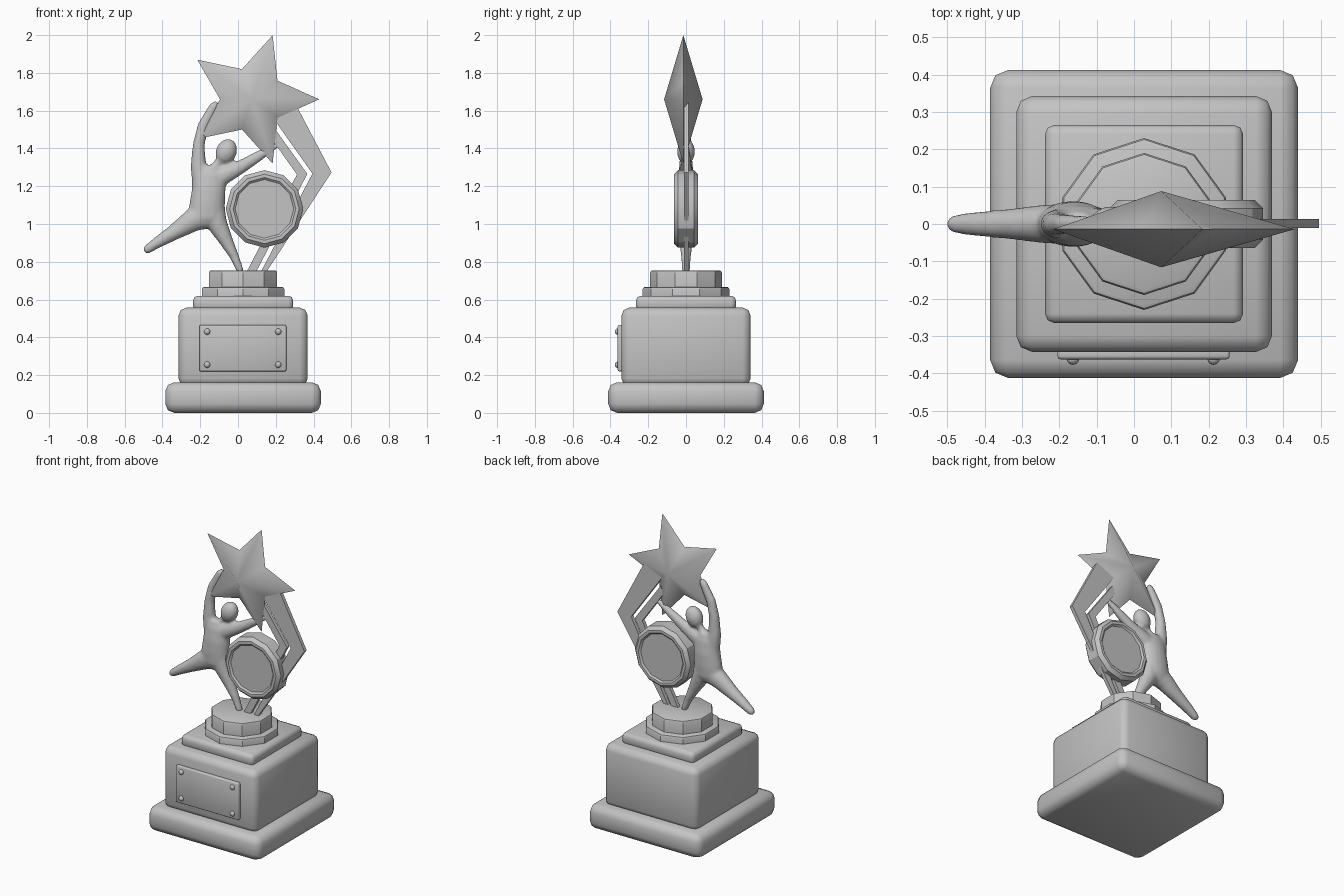
import bpy, bmesh, math
from mathutils import Vector

if "Cube" in bpy.data.objects:
    bpy.data.objects.remove(bpy.data.objects["Cube"], do_unlink=True)

grey = bpy.data.materials.new("plain grey")
grey.use_nodes = True
COLOUR = (0.55, 0.55, 0.55, 1)
grey.diffuse_color = COLOUR
grey.node_tree.nodes["Principled BSDF"].inputs["Base Color"].default_value = COLOUR
CX = 0.027  # middle of the plinth


def finish(name, bm, angle=40, bevel=0, segments=2):
    """Turn a bmesh into a shaded object, optionally with rounded edges."""
    bmesh.ops.recalc_face_normals(bm, faces=bm.faces)
    mesh = bpy.data.meshes.new(name)
    if bevel:
        sharp = [e for e in bm.edges if e.calc_face_angle(0) > 0.5]
        bmesh.ops.bevel(bm, geom=sharp, offset=bevel, segments=segments,
                        profile=0.5, affect='EDGES')
    bm.to_mesh(mesh)
    bm.free()
    mesh.materials.append(grey)
    obj = bpy.data.objects.new(name, mesh)
    bpy.context.collection.objects.link(obj)
    bpy.ops.object.select_all(action='DESELECT')
    obj.select_set(True)
    bpy.context.view_layer.objects.active = obj
    bpy.ops.object.shade_smooth_by_angle(angle=math.radians(angle))
    return obj


def box(name, low, high, bevel):
    bm = bmesh.new()
    bmesh.ops.create_cube(bm, size=1)
    for v in bm.verts:
        v.co = [a if c < 0 else b for c, a, b in zip(v.co, low, high)]
    return finish(name, bm, 50, bevel)


def lathe(name, profile, sides, place, angle=30):
    """Polygonal solid through (radius, height) rings, capped at both ends."""
    bm = bmesh.new()
    rings = [[bm.verts.new(place(r * math.sin(math.tau * i / sides),
                                 r * math.cos(math.tau * i / sides), h))
              for i in range(sides)] for r, h in profile]
    for a, b in zip(rings, rings[1:]):
        for i in range(sides):
            j = (i + 1) % sides
            bm.faces.new((a[i], a[j], b[j], b[i]))
    bm.faces.new(rings[0])
    bm.faces.new(rings[-1])
    return finish(name, bm, angle)


# Square plinth
for name, half, z0, z1, bevel in (("base_slab", 0.412, 0, 0.162, 0.048),
                                  ("plinth_block", 0.342, 0.14, 0.557, 0.042),
                                  ("plinth_step", 0.265, 0.54, 0.62, 0.025)):
    box(name, (CX - half, -half, z0), (CX + half, half, z1), bevel)

# Ten-sided drums
for name, r, z0, z1 in (("lower_drum", 0.23, 0.61, 0.667),
                        ("upper_drum", 0.19, 0.66, 0.755)):
    lathe(name, [(r, z0), (r, z1 - 0.012), (r - 0.004, z1 - 0.004), (r - 0.012, z1)],
          10, lambda x, y, h: (CX + x, y, h))

# Name plate and its four studs
box("front_plate", (-0.205, -0.362, 0.22), (0.256, -0.33, 0.465), 0.008)
for x in (-0.163, 0.213):
    for z in (0.255, 0.43):
        bm = bmesh.new()
        bmesh.ops.create_uvsphere(bm, u_segments=12, v_segments=8, radius=0.017)
        bmesh.ops.translate(bm, verts=bm.verts, vec=(x, -0.36, z))
        finish("plate_stud", bm)

# Medallion disc with a raised rim on both faces
half_disc = [(0.155, 0.054), (0.166, 0.064), (0.184, 0.064), (0.205, 0.042)]
lathe("medallion", [(r, -h) for r, h in half_disc] + [(r, h) for r, h in half_disc[::-1]],
      12, lambda x, z, h: (0.14 + x, h, 1.08 + z))

# Five-pointed faceted star
bm = bmesh.new()
centre = Vector((0.073, -0.014, 1.66))
rim = []
for i in range(10):
    r, a = (0.168 if i % 2 else 0.357), math.tau * i / 10
    rim.append(bm.verts.new(centre + Vector((r * math.cos(a), 0, r * math.sin(a)))))
for depth in (-0.102, 0.102):
    peak = bm.verts.new(centre + Vector((0, depth, 0)))
    for i in range(10):
        bm.faces.new((rim[i], rim[(i + 1) % 10], peak))
finish("star", bm, 80)


# Two bent ribbons behind the medallion
def ribbon(name, outer, inner):
    bm = bmesh.new()
    rows = [[bm.verts.new((x, y, z)) for (x, z), y in
             ((o, -0.011), (o, 0.013), (n, 0.013), (n, -0.011))]
            for o, n in zip(outer, inner)]
    for a, b in zip(rows, rows[1:]):
        for i in range(4):
            j = (i + 1) % 4
            bm.faces.new((a[i], a[j], b[j], b[i]))
    bm.faces.new(rows[0])
    bm.faces.new(rows[-1])
    finish(name, bm, 25)


ribbon("outer_ribbon", [(0.15, 0.745), (0.495, 1.273), (0.3, 1.645)],
       [(0.12, 0.745), (0.394, 1.267), (0.165, 1.59)])
ribbon("inner_ribbon", [(0.095, 0.745), (0.367, 1.265), (0.18, 1.525)],
       [(0.045, 0.745), (0.312, 1.262), (0.15, 1.49)])


# Stylised figure: tapered limbs fused into one smooth skin
def limb(bm, stations, sides=16):
    """Tube through (x, z, half width, half depth) stations."""
    rings = []
    for k, (x, z, w, d) in enumerate(stations):
        before, after = stations[max(k - 1, 0)], stations[min(k + 1, len(stations) - 1)]
        t = Vector((after[0] - before[0], after[1] - before[1])).normalized()
        ring = []
        for i in range(sides):
            a = math.tau * i / sides
            s = w * math.cos(a)
            ring.append(bm.verts.new((x - t.y * s, d * math.sin(a), z + t.x * s)))
        rings.append(ring)
    for a, b in zip(rings, rings[1:]):
        for i in range(sides):
            j = (i + 1) % sides
            bm.faces.new((a[i], a[j], b[j], b[i]))
    bm.faces.new(rings[0][::-1])
    bm.faces.new(rings[-1])


bm = bmesh.new()
# torso
limb(bm, [(-0.15, 1.31, 0.05, 0.03), (-0.152, 1.26, 0.09, 0.048), (-0.155, 1.18, 0.09, 0.06),
          (-0.163, 1.1, 0.095, 0.062), (-0.168, 1.03, 0.1, 0.058), (-0.165, 0.99, 0.06, 0.04)])
# raised arm
limb(bm, [(-0.185, 1.22, 0.06, 0.045), (-0.21, 1.31, 0.042, 0.036), (-0.208, 1.42, 0.032, 0.03),
          (-0.185, 1.52, 0.03, 0.026), (-0.13, 1.62, 0.025, 0.022), (-0.11, 1.645, 0.015, 0.015)])
# reaching arm
limb(bm, [(-0.15, 1.22, 0.06, 0.045), (-0.07, 1.26, 0.048, 0.04), (0.02, 1.305, 0.036, 0.03),
          (0.11, 1.36, 0.028, 0.025), (0.18, 1.405, 0.02, 0.018), (0.22, 1.425, 0.012, 0.012)])
# kicking leg
limb(bm, [(-0.15, 1.06, 0.085, 0.055), (-0.24, 1.02, 0.062, 0.052), (-0.34, 0.955, 0.042, 0.04),
          (-0.43, 0.9, 0.03, 0.032), (-0.48, 0.866, 0.024, 0.025), (-0.498, 0.855, 0.014, 0.015)])
# standing leg
limb(bm, [(-0.145, 1.08, 0.08, 0.055), (-0.11, 1.0, 0.055, 0.048), (-0.065, 0.915, 0.038, 0.036),
          (-0.02, 0.83, 0.025, 0.027), (0.015, 0.745, 0.018, 0.022)])
# neck
limb(bm, [(-0.14, 1.27, 0.04, 0.03), (-0.115, 1.315, 0.021, 0.02), (-0.085, 1.35, 0.022, 0.025)])
# head
limb(bm, [(-0.09 + 0.028 * (1 + h), 1.383 + 0.064 * h, 0.056 * math.sqrt(1.01 - h * h),
           0.048 * math.sqrt(1.01 - h * h)) for h in (-1, -0.9, -0.6, -0.2, 0.2, 0.6, 0.9, 1)])
figure = finish("figure", bm)
remesh = figure.modifiers.new("fuse", 'REMESH')
remesh.mode = 'VOXEL'
remesh.voxel_size = 0.009
remesh.use_smooth_shade = True
smooth = figure.modifiers.new("soften", 'SMOOTH')
smooth.factor = 0.5
smooth.iterations = 8
